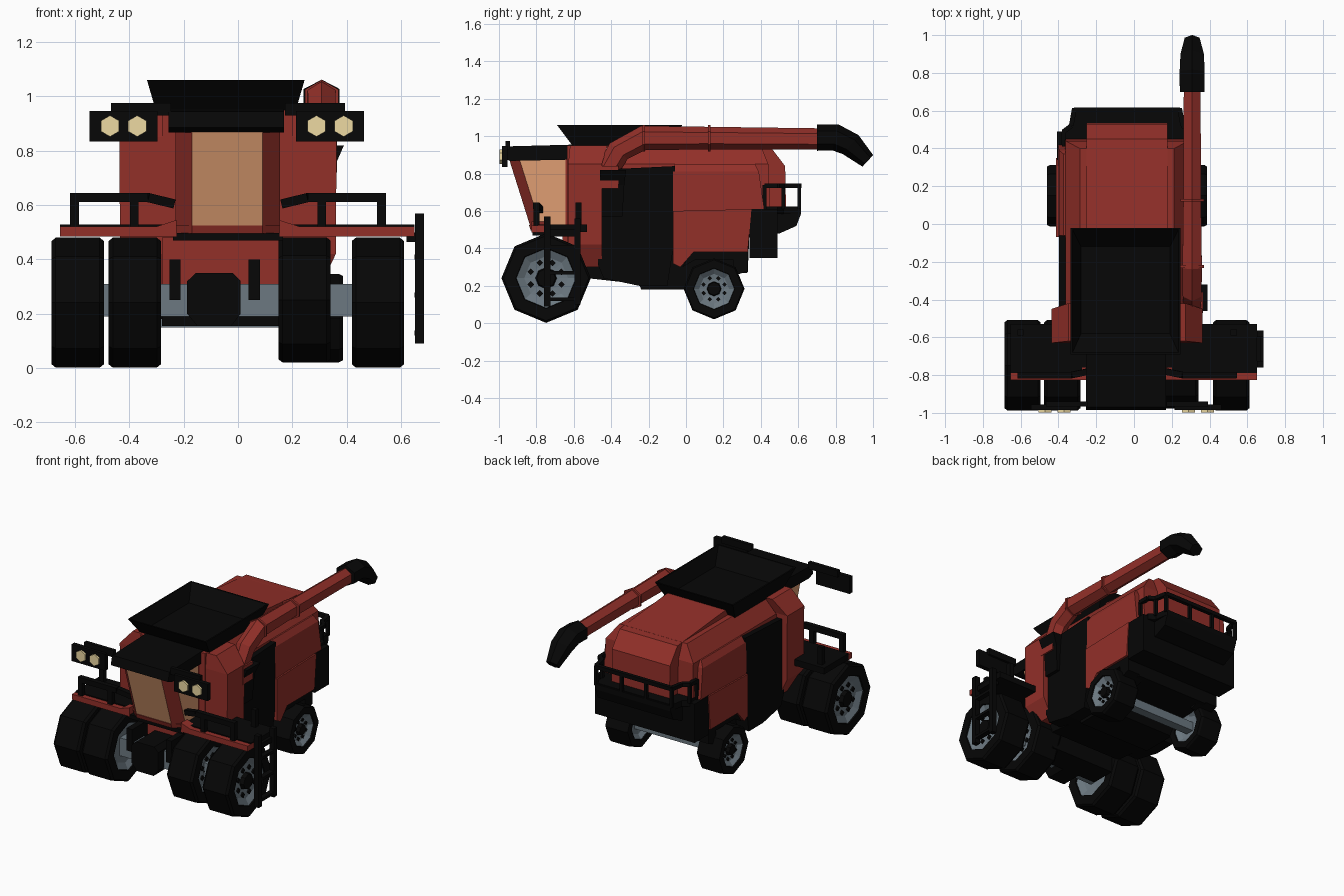
import bpy, bmesh
from math import sin, cos, pi
from mathutils import Vector

if "Cube" in bpy.data.objects:
    bpy.data.objects.remove(bpy.data.objects["Cube"])


def material(name, r, g, b):
    m = bpy.data.materials.new(name)
    m.diffuse_color = (r, g, b, 1)
    m.use_nodes = True
    m.node_tree.nodes["Principled BSDF"].inputs["Base Color"].default_value = m.diffuse_color
    return m


RED = material("red_paint", .29, .029, .022)
BLACK = material("black", .002, .002, .002)
GREY = material("steel", .15, .19, .22)
GLASS = material("tinted_glass", .74, .34, .17)
LAMP = material("lamp", .85, .7, .36)
CX = -.037  # centre line of the machine; the ladder shifts the bounds


def finish(name, bm, mats):
    bmesh.ops.recalc_face_normals(bm, faces=bm.faces)
    me = bpy.data.meshes.new(name)
    bm.to_mesh(me)
    bm.free()
    for m in mats:
        me.materials.append(m)
    ob = bpy.data.objects.new(name, me)
    bpy.context.collection.objects.link(ob)
    return ob


def loft(name, rings, *mats, pick=(), caps=True, closed=False):
    """Skin rings of equal length; side faces listed in pick use the second material."""
    bm = bmesh.new()
    vs = [[bm.verts.new(p) for p in r] for r in rings]
    n = len(vs[0])
    pairs = list(zip(vs, vs[1:])) + ([(vs[-1], vs[0])] if closed else [])
    for a, b in pairs:
        for i in range(n):
            f = bm.faces.new((a[i], a[(i + 1) % n], b[(i + 1) % n], b[i]))
            f.material_index = int(i in pick)
    if caps and not closed:
        bm.faces.new(vs[0])
        bm.faces.new(vs[-1])
    return finish(name, bm, mats)


def prism(name, axis, pts, lo, hi, mat):
    """Extrude a profile along an axis: x takes (y,z), y takes (x,z), z takes (x,y)."""
    put = {'x': lambda p, t: (t, *p), 'y': lambda p, t: (p[0], t, p[1]), 'z': lambda p, t: (*p, t)}[axis]
    return loft(name, [[put(p, t) for p in pts] for t in (lo, hi)], mat)


def box(name, x0, x1, y0, y1, z0, z1, mat):
    return prism(name, 'z', [(x0, y0), (x1, y0), (x1, y1), (x0, y1)], z0, z1, mat)


def rect(z, hw, y0, y1, cx=CX):
    return [(cx - hw, y0, z), (cx + hw, y0, z), (cx + hw, y1, z), (cx - hw, y1, z)]


def bar(name, a, b, t, mat=BLACK):
    """Square bar between two points."""
    a, b = Vector(a), Vector(b)
    d = (b - a).normalized()
    u = d.cross(Vector((0, 1, 0) if abs(d.y) < .9 else (0, 0, 1))).normalized() * t / 2
    v = d.cross(u)
    return loft(name, [[p + u + v, p - u + v, p - u - v, p + u - v] for p in (a, b)], mat)


def hexes(path, w=.9, x=.308):
    """Hexagonal sections in the plane x along a (y, z, radius, tilt) path."""
    return [[(x + r * w * sin(k * pi / 3), y - r * cos(k * pi / 3) * sin(t), z + r * cos(k * pi / 3) * cos(t))
             for k in range(6)] for y, z, r, t in path]


def lathe(name, prof, c, mat, n=8, closed=False):
    """Spin an (x offset, radius) profile around the x axis."""
    rings = [[(c[0] + x, c[1] + r * sin(k * 2 * pi / n), c[2] + r * cos(k * 2 * pi / n))
              for k in range(n)] for x, r in prof]
    return loft(name, rings, mat, closed=closed)


def wheel(name, x, y, z, h, R, side):
    c, r = (x, y, z), R * .68
    lathe(name + "_tyre", [(-h, r), (-h, R * .95), (-h + .015, R), (h - .015, R), (h, R * .95), (h, r),
                           (h - .05, r * .9), (-h + .05, r * .9)], c, BLACK, closed=True)
    lathe(name + "_rim", [(-h + .035, R * .3), (-h + .03, r * .72), (-h + .008, r * .98), (h - .008, r * .98),
                          (h - .03, r * .72), (h - .035, R * .3)], c, GREY)
    e = (h - .035) * side
    lathe(name + "_hub", [(e, R * .24), (e + .025 * side, R * .21)], c, BLACK)
    for k in range(8):
        a = k * pi / 4 + pi / 8
        lathe(name + "_bolt", [(e, R * .075), (e + .012 * side, R * .075)],
              (x, y + R * .37 * cos(a), z + R * .37 * sin(a)), BLACK, n=4)


# Wheels and axles
for nm, x, z, R, s in (("left_outer", -.59, .241, .239, -1), ("left_inner", -.38, .241, .239, -1),
                       ("right_inner", .245, .251, .23, 1), ("right_outer", .515, .241, .239, 1)):
    wheel(nm + "_front_wheel", x, -.748, z, .096, R, s)
for nm, s in (("left", -1), ("right", 1)):
    wheel(nm + "_rear_wheel", CX + s * .34, .15, .184, .083, .163, s)
box("front_axle", -.56, .49, -.80, -.69, .19, .31, GREY)
box("front_axle_housing", -.28, .20, -.72, -.55, .155, .30, BLACK)
box("rear_axle", -.34, .26, .12, .18, .15, .21, GREY)

# Hull and underside
loft("front_body", [rect(.30, .34, -.58, -.45), rect(.42, .397, -.63, -.45), rect(.85, .4, -.63, -.45),
                    rect(.95, .31, -.62, -.42)], RED)
box("front_wall", -.28, .20, -.635, -.55, .30, .95, RED)
prism("underbody", 'x', [(-.56, .34), (-.52, .24), (-.25, .21), (-.24, .18), (0, .18), (.05, .26), (.33, .27),
                         (.34, .5), (-.56, .5)], CX - .27, CX + .27, BLACK)
prism("middle_side_panels", 'x', [(-.47, .31), (-.44, .24), (-.25, .20), (-.10, .20), (-.06, .45), (-.06, .84),
                                  (-.47, .82)], CX - .36, CX + .36, BLACK)
loft("screen_cover", [[(x, y0, z), (x, y1, z), (.25, y1, z), (.25, y0, z)] for x, y0, y1, z in
                      ((.345, -.46, -.34, .57), (.355, -.46, -.33, .74), (.39, -.46, -.32, .82))], BLACK)

# Rear panels and engine hood
prism("lower_rear_panels", 'x', [(-.07, .32), (-.03, .30), (.04, .38), (.33, .38), (.35, .61), (-.07, .60)],
      CX - .375, CX + .375, RED)
loft("upper_rear_panels", [rect(.60, .365, -.07, .42), rect(.81, .36, -.07, .39), rect(.85, .335, -.06, .37)], RED)
loft("hood_shoulders", [rect(.62, .33, -.44, .45), rect(.85, .325, -.44, .44), rect(.95, .25, -.42, .40)], RED)
prism("engine_hood", 'x', [(-.09, .60), (-.09, .99), (-.05, .99), (.45, .945), (.53, .84), (.535, .61)],
      CX - .215, CX + .215, RED)
for s in (-1, 1):
    prism("wheel_arch", 'x', [(-.02, .30), (.03, .38), (.33, .38), (.33, .28), (.25, .25), (.25, .34), (.05, .34)],
          CX + s * .22, CX + s * .36, BLACK)

# Rear box, walkway and railing
box("rear_box", CX - .37, CX + .37, .34, .49, .35, .61, BLACK)
prism("rear_deck", 'x', [(.42, .48), (.50, .48), (.59, .52), (.615, .585), (.615, .62), (.42, .62)],
      CX - .28, CX + .28, BLACK)
rail = [(CX - .335, .42), (CX - .335, .49), (CX - .295, .52), (CX - .28, .605), (CX - .09, .605), (CX + .09, .605),
        (CX + .28, .605), (CX + .295, .52), (CX + .335, .49), (CX + .335, .42)]
prism("rear_walkway", 'z', rail, .585, .625, BLACK)
for a, b in zip(rail, rail[1:]):
    bar("rear_rail", (*a, .735), (*b, .735), .025)
for p in rail[1::2] + rail[:1] + rail[4:7:2]:
    bar("rear_rail_post", (*p, .61), (*p, .74), .02)

# Flared open grain tank
loft("grain_tank", [rect(z, hw, y0, y1, -.045) for z, hw, y0, y1 in
                    ((.94, .255, -.60, -.09), (1.06, .29, -.69, -.02), (1.06, .28, -.68, -.03),
                     (.965, .235, -.58, -.12))], BLACK)


# Cab with chamfered front corners used as pillars
def cab_ring(z, yf, g=0):
    return [(-.23 - g, -.6, z), (-.23 - g, -.645, z), (-.23 - g, yf + .055, z), (-.17, yf, z), (.09, yf, z),
            (.155 + g, yf + .055, z), (.155 + g, -.645, z), (.155 + g, -.6, z)]


loft("cab", [cab_ring(.51, -.83), cab_ring(.875, -.945)], GLASS, RED, pick=(0, 2, 4, 6, 7))
loft("cab_sill", [cab_ring(.495, -.83, .006), cab_ring(.525, -.84, .006)], RED)
box("cab_base", -.24, .165, -.82, -.6, .47, .497, BLACK)
prism("cab_roof", 'x', [(-.985, .885), (-.97, .945), (-.6, .955), (-.6, .875), (-.94, .868)], -.255, .17, BLACK)

# Headlamp panels
for s in (-1, 1):
    x = CX - .004 + s * .38
    box("lamp_panel", x - .125, x + .125, -.985, -.955, .835, .947, BLACK)
    x1 = CX + s * .32
    box("lamp_bracket", x1 - .11, x1 + .11, -.965, -.94, .93, .975, BLACK)
    for dx in (-.05, .05):
        prism("headlamp", 'y', [(x + dx + .039 * sin(k * pi / 3), .891 + .039 * cos(k * pi / 3)) for k in range(6)],
              -.997, -.98, LAMP)

# Side platforms with handrails
for s, end in ((-1, -.655), (1, .65)):
    i, m = CX + s * .19, CX + s * .24
    prism("platform", 'y', [(i, .485), (end, .485), (end, .522), (m + s * .02, .522), (i, .545)], -.825, -.76, RED)
    box("platform_deck", min(i, end), max(i, end), -.79, -.53, .487, .529, BLACK)
    o, q = CX + s * .565, CX + s * .345
    bar("handrail", (o + s * .015, -.80, .628), (q - s * .05, -.80, .628), .034)
    bar("handrail_bend", (q - s * .05, -.80, .628), (CX + s * .2, -.78, .605), .034)
    for x, y in ((o, -.80), (q, -.80), (o, -.575)):
        bar("handrail_post", (x, y, .51), (x, y, .645), .032)

# Ladder on the right
for y, z0, z1 in ((-.742, .09, .57), (-.58, .10, .56)):
    bar("ladder_rail", (.668, y, z0), (.668, y, z1), .034)
for z in (.12, .26, .40):
    box("ladder_step", .65, .685, -.74, -.58, z, z + .018, BLACK)
box("ladder_mount", .62, .67, -.74, -.58, .465, .50, BLACK)

# Feeder intake at the front
prism("feeder_intake", 'y', [(-.15, .155), (-.025, .155), (.01, .20), (.01, .32), (-.02, .35), (-.155, .35),
                             (-.187, .32), (-.187, .20)], -.86, -.55, BLACK)
prism("feeder_cover", 'x', [(-.66, .31), (-.66, .48), (-.5, .48), (-.5, .31)], -.28, .15, RED)
for x in (-.232, .06):
    box("lift_arm", x - .021, x + .021, -.82, -.66, .25, .40, BLACK)

# Unloading auger
loft("auger_tube", hexes([(-.43, .80, .058, 1.15), (-.36, .92, .064, .85), (-.23, .99, .066, .15),
                          (.13, .99, .06, 0), (.72, .985, .057, 0)]), RED)
for y in (-.225, .125):
    loft("auger_collar", hexes([(y - .007, .99, .071, 0), (y + .007, .99, .071, 0)], 1), RED)
loft("auger_spout", hexes([(.70, .992, .07, 0), (.80, .993, .071, -.25), (.88, .955, .066, -.7),
                           (.972, .868, .042, -.75)], 1.08), BLACK)
box("auger_pivot", .25, .365, -.47, -.36, .72, .84, RED)
